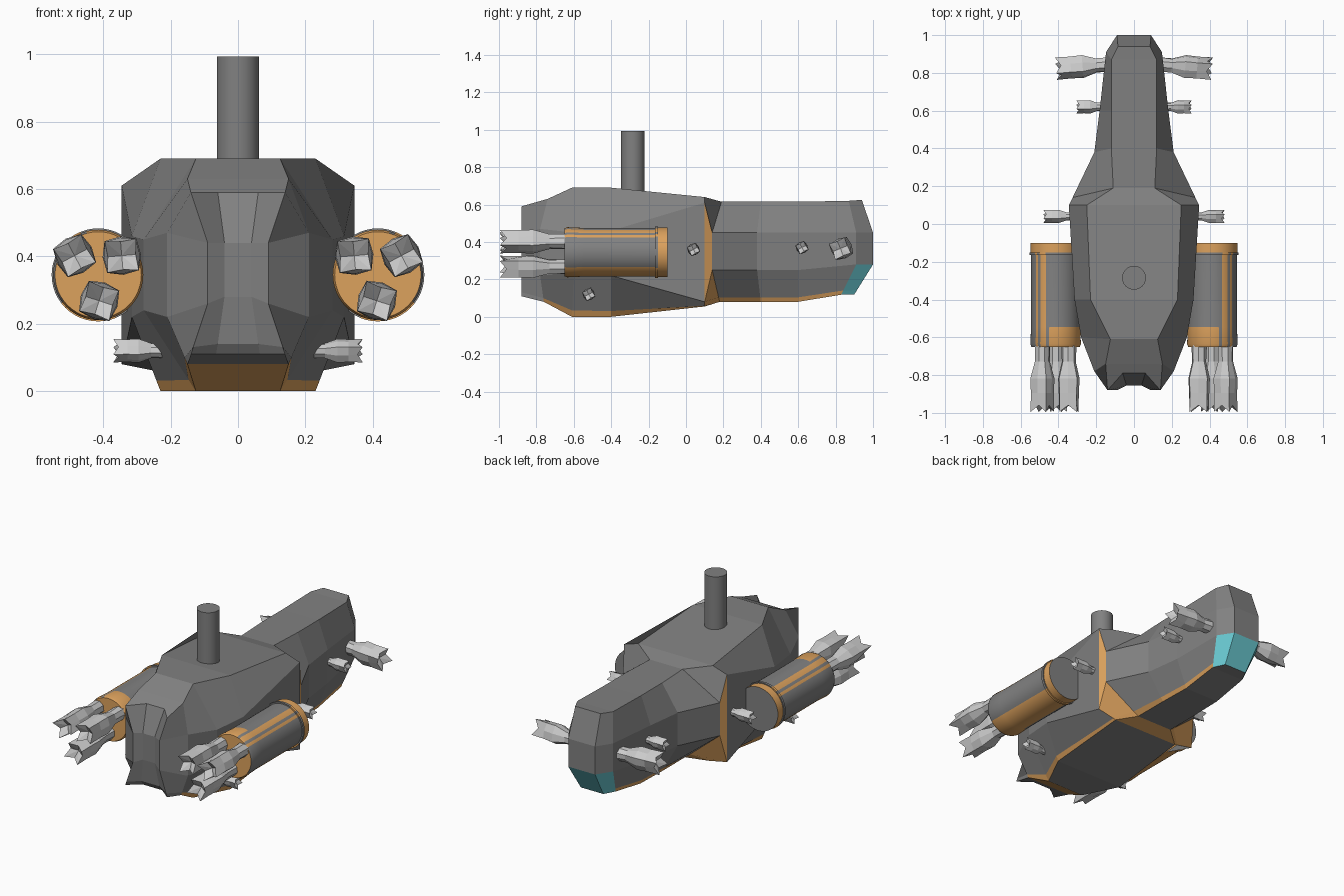
import bpy, bmesh, math
from mathutils import Vector, Matrix

if "Cube" in bpy.data.objects:
    bpy.data.objects.remove(bpy.data.objects["Cube"])


def mat(name, c):
    m = bpy.data.materials.new(name)
    m.diffuse_color = (*c, 1)
    m.use_nodes = True
    m.node_tree.nodes["Principled BSDF"].inputs["Base Color"].default_value = m.diffuse_color
    return m


GREY = mat("hull_grey", (0.22, 0.22, 0.22))
ORANGE = mat("trim_orange", (0.72, 0.36, 0.11))
CYAN = mat("window_cyan", (0.15, 0.62, 0.68))
PALE = mat("nozzle_pale", (0.55, 0.55, 0.55))


def finish(bm, name, mats):
    bmesh.ops.recalc_face_normals(bm, faces=bm.faces)
    me = bpy.data.meshes.new(name)
    bm.to_mesh(me)
    bm.free()
    for m in mats:
        me.materials.append(m)
    ob = bpy.data.objects.new(name, me)
    bpy.context.collection.objects.link(ob)
    return ob


def smooth(ob):
    bpy.ops.object.select_all(action='DESELECT')
    bpy.context.view_layer.objects.active = ob
    ob.select_set(True)
    bpy.ops.object.shade_smooth_by_angle(angle=math.radians(35))


# Hull: faceted loft; each section is (y top, y side, y bottom,
# top half width, top z, side half width, upper z, lower z, bottom half width, bottom z)
SECTIONS = [
    (-.88, -.88, -.88, .14, .59, .09, .44, .26, .14, .11),
    (-.74, -.78, -.76, .15, .63, .21, .47, .22, .15, .08),
    (-.61, -.60, -.61, .125, .69, .28, .45, .24, .125, .0),
    (-.40, -.40, -.40, .23, .69, .315, .46, .22, .23, .0),
    (.10, .10, .10, .25, .64, .345, .61, .08, .22, .055),
    (.19, .14, .18, .11, .615, .325, .45, .25, .12, .08),
    (.40, .38, .40, .12, .615, .21, .45, .25, .12, .08),
    (.60, .60, .60, .12, .615, .182, .45, .25, .115, .08),
    (.87, .91, .83, .12, .62, .148, .45, .28, .11, .118),
    (.94, 1.0, .90, .085, .625, .09, .45, .28, .075, .12),
]


def build_hull():
    bm = bmesh.new()
    rings = []
    for yt, ys, yb, tw, zt, sw, zu, zl, bw, zb in SECTIONS:
        pts = [Vector((tw, yt, zt)), Vector((sw, ys, zu)), Vector((sw, ys, zl)),
               None, Vector((bw, yb, zb))]
        pts[3] = pts[4].lerp(pts[2], .14)
        right = [bm.verts.new(p) for p in pts]
        left = [bm.verts.new((-p.x, p.y, p.z)) for p in pts]
        rings.append((right, left))

    def face(vs, m=0):
        bm.faces.new(vs).material_index = m

    # recessed groove between the two tail ridges
    tail = [(.06, -.79, .59), (.04, -.855, .44), (.04, -.855, .28), (.06, -.84, .14), (.065, -.82, .11)]
    groove = [[bm.verts.new((s * x, y, z)) for x, y, z in tail] for s in (1, -1)]
    for i in range(4):
        face([groove[0][i], groove[0][i + 1], groove[1][i + 1], groove[1][i]])
        for s in (0, 1):
            r = rings[0][s]
            face([r[i], r[i + 1], groove[s][i + 1], groove[s][i]])

    for k in range(len(rings) - 1):
        a, b = rings[k], rings[k + 1]
        collar, tip = k == 4, k == 8
        for s in (0, 1):
            for i in range(4):
                m = 0
                if i == 3 and k > 0 or collar and i > 0:
                    m = 1
                if tip and i >= 2:
                    m = 2
                face([a[s][i], a[s][i + 1], b[s][i + 1], b[s][i]], m)
        for i in (0, 4):
            mid = [groove[0][i], groove[1][i]] if k == 0 else []
            m = 1 if i == 4 and k in (1, 4) else 0
            face([b[0][i], a[0][i], *mid, a[1][i], b[1][i]], m)
    # nose cap with the lower window
    r, l = rings[-1]
    for i in range(4):
        face([r[i], r[i + 1], l[i + 1], l[i]], 2 if i >= 2 else 0)
    return finish(bm, "hull", [GREY, ORANGE, CYAN])


build_hull()

# Stack on the back
bpy.ops.mesh.primitive_cylinder_add(vertices=32, radius=.063, depth=.39, location=(0, -.285, .798))
stack = bpy.context.object
stack.name = "stack"
stack.data.materials.append(GREY)
smooth(stack)


def engine_pod(side):
    """Lathed pod along y, with painted stripes chosen by angle from the outer side."""
    bm = bmesh.new()
    n = 48
    profile = [(-.65, .128), (-.635, .134), (-.545, .13), (-.165, .13), (-.165, .138),
               (-.15, .138), (-.15, .132), (-.10, .132)]
    loops = []
    for y, r in profile:
        loops.append([bm.verts.new((side * (.415 + r * math.cos(t)), y, .345 + r * math.sin(t)))
                      for t in (2 * math.pi * j / n for j in range(n))])
    for k in range(len(loops) - 1):
        for j in range(n):
            d = (j + .5) * 360 / n
            d = d - 360 if d > 180 else d
            stripe = 37 < d < 45 or 52 < d < 68 or -110 < d < -37
            rear = k < 2 and (d > 75 or d < -110)
            f = bm.faces.new([loops[k][j], loops[k][(j + 1) % n], loops[k + 1][(j + 1) % n], loops[k + 1][j]])
            f.material_index = int(stripe or rear or k >= 6)
    bm.faces.new(loops[0]).material_index = 1
    bm.faces.new(loops[-1])
    smooth(finish(bm, "engine_pod", [GREY, ORANGE]))


def nozzle(name, start, direction, length, r, spin=0):
    """Faceted flared nozzle with a jagged mouth."""
    bm = bmesh.new()
    n = 8
    d = Vector(direction).normalized()
    u = d.cross(Vector((0, 0, 1))).normalized()
    v = u.cross(d)
    profile = [(0, .62, .62), (.25, .62, .55), (.5, 1.0, .85), (.72, .95, .8), (1, .98, .62)]
    loops = []
    for k, (t, r1, r2) in enumerate(profile):
        ring = []
        for j in range(n):
            a = 2 * math.pi * j / n + spin
            rr = r * (r1 if j % 2 == 0 else r2)
            tt = t - (.1 if k == 4 and j % 2 else 0)
            ring.append(bm.verts.new(Vector(start) + d * tt * length + (u * math.cos(a) + v * math.sin(a)) * rr))
        loops.append(ring)
    for a, b in zip(loops, loops[1:]):
        for j in range(n):
            bm.faces.new([a[j], a[(j + 1) % n], b[(j + 1) % n], b[j]])
    bm.faces.new(loops[0])
    mouth = bm.verts.new(Vector(start) + d * length * .84)
    for j in range(n):
        bm.faces.new([loops[-1][j], loops[-1][(j + 1) % n], mouth])
    finish(bm, name, [PALE])


for side in (1, -1):
    engine_pod(side)
    # three main nozzles per pod
    for i, (x, z) in enumerate([(.485, .402), (.345, .402), (.412, .268)]):
        nozzle("main_nozzle", (side * x, -.64, z), (0, -1, 0), .355, .067, i * .4 + .3)
    # small steering nozzles
    nozzle("nose_nozzle", (side * .13, .845, .365), (side, -.08, 0), .285, .066, .4)
    nozzle("neck_nozzle", (side * .16, .62, .37), (side, 0, 0), .145, .037, .3)
    nozzle("shoulder_nozzle", (side * .32, .04, .36), (side, 0, 0), .16, .037, .3)
    nozzle("belly_nozzle", (side * .22, -.52, .12), (side, 0, 0), .15, .037, .3)
